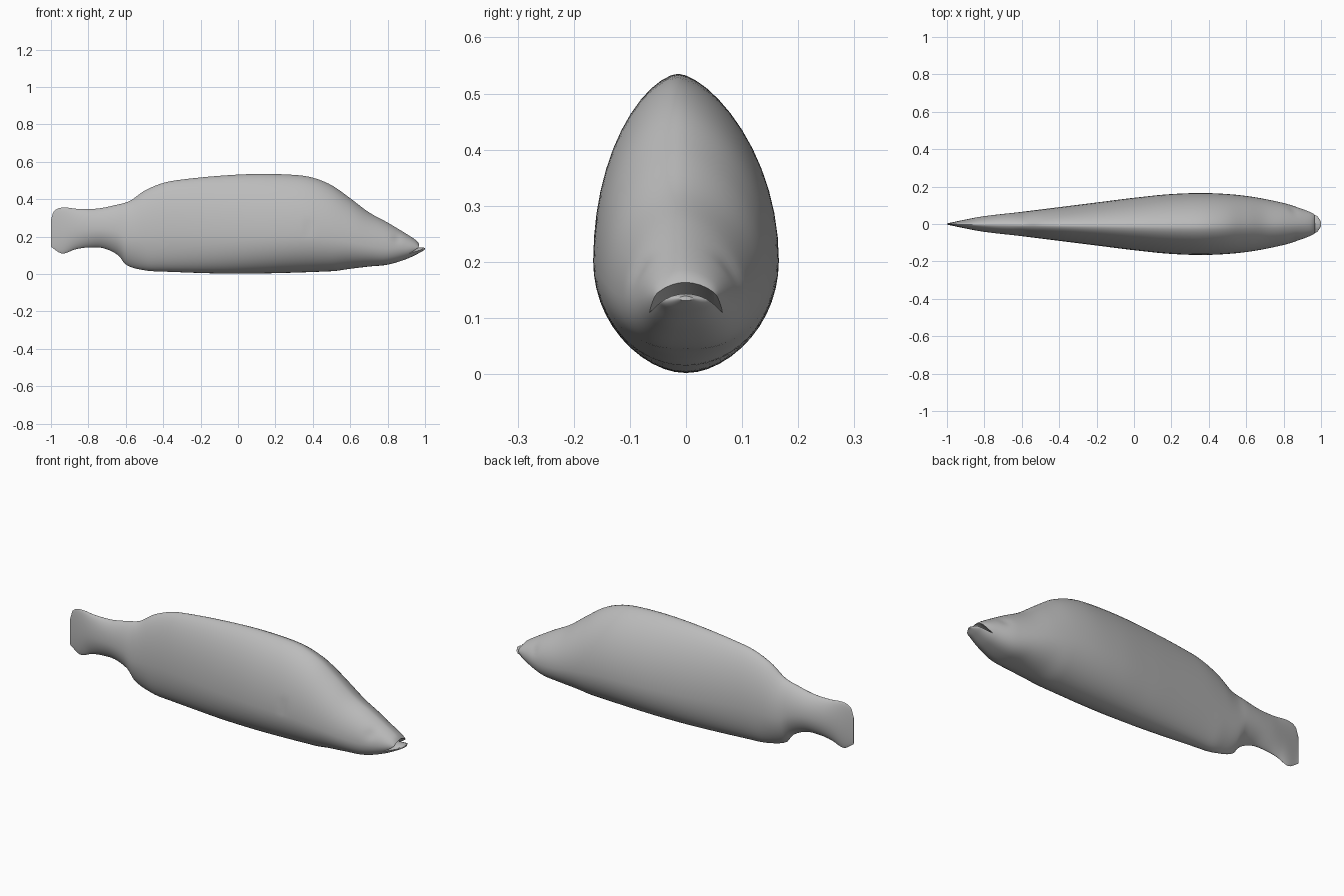
import bpy, bmesh, math
from mathutils import Vector

cube = bpy.data.objects.get("Cube")
if cube:
    bpy.data.objects.remove(cube, do_unlink=True)

# Side profiles and half width, as (x, value) pairs from tail to snout
BACK = [(-1, .29), (-.985, .335), (-.94, .355), (-.85, .348), (-.75, .35), (-.65, .37),
        (-.58, .39), (-.5, .445), (-.4, .487), (-.3, .505), (-.1, .525), (.1, .535),
        (.3, .53), (.4, .515), (.5, .475), (.6, .405), (.7, .33), (.8, .275),
        (.9, .215), (.95, .182), (.965, .166), (.978, .148), (1, .139)]
BELLY = [(-1, .145), (-.94, .11), (-.87, .132), (-.8, .142), (-.72, .138), (-.64, .1),
         (-.6, .05), (-.5, .02), (-.4, .013), (0, .002), (.5, .015), (.6, .028),
         (.7, .04), (.8, .05), (.9, .08), (.97, .113), (1, .131)]
WIDTH = [(-1, .003), (-.9, .024), (-.8, .042), (-.6, .065), (-.4, .09), (-.2, .115),
         (0, .14), (.2, .16), (.4, .165), (.6, .15), (.8, .112), (.9, .08),
         (.95, .06), (.98, .042), (1, .012)]
# Height of the widest level, and sharpness of the lower edge
WAIST = [(-1, .5), (-.6, .45), (0, .38), (.6, .38), (.85, .4), (1, .5)]
KEEL = [(-1, 1.3), (-.6, 1.5), (-.45, 1), (.55, 1), (.8, .7), (1, .8)]


def material(name, colour):
    mat = bpy.data.materials.new(name)
    mat.use_nodes = True
    mat.diffuse_color = colour
    mat.node_tree.nodes["Principled BSDF"].inputs["Base Color"].default_value = colour
    return mat


def sample(points, x):
    """Smooth interpolation through the points."""
    last = len(points) - 1

    def slope(i):
        a, b = points[max(i - 1, 0)], points[min(i + 1, last)]
        return (b[1] - a[1]) / (b[0] - a[0])

    i = 0
    while i < last - 1 and x > points[i + 1][0]:
        i += 1
    (xa, va), (xb, vb) = points[i], points[i + 1]
    h = xb - xa
    t = min(max((x - xa) / h, 0), 1)
    ease = t * t * (3 - 2 * t)
    tangents = t * (1 - t) ** 2 * slope(i) - t * t * (1 - t) * slope(i + 1)
    return va + (vb - va) * ease + h * tangents


def section(x, count):
    """Egg-shaped cross-section with a ridged back."""
    top, bottom, width = sample(BACK, x), sample(BELLY, x), sample(WIDTH, x)
    waist = bottom + (top - bottom) * sample(WAIST, x)
    keel = sample(KEEL, x)
    ring = []
    for k in range(count):
        a = math.tau * k / count
        s, c = math.sin(a), math.cos(a)
        power = 1.22 if c > 0 else keel
        y = math.copysign(width * abs(s) ** power, s)
        z = waist + c * ((top - waist) if c > 0 else (waist - bottom))
        if c > 0:
            y -= .015 * c * c * width / .165
        ring.append(Vector((x, y, z)))
    return ring


def loft(name, rings, mat):
    bm = bmesh.new()
    loops = [[bm.verts.new(p) for p in ring] for ring in rings]
    n = len(loops[0])
    for a, b in zip(loops, loops[1:]):
        for k in range(n):
            bm.faces.new((a[k], a[(k + 1) % n], b[(k + 1) % n], b[k]))
    bm.faces.new(loops[0])
    bm.faces.new(loops[-1])
    bmesh.ops.recalc_face_normals(bm, faces=bm.faces)
    mesh = bpy.data.meshes.new(name)
    bm.to_mesh(mesh)
    bm.free()
    mesh.materials.append(mat)
    obj = bpy.data.objects.new(name, mesh)
    bpy.context.collection.objects.link(obj)
    return obj


grey = material("body grey", (.5, .5, .5, 1))

# Body: rings packed closer at the tail and snout
RINGS, SIDES = 130, 48
body = loft("fish_body", [section(-math.cos(math.pi * i / RINGS), SIDES)
                          for i in range(RINGS + 1)], grey)

# Eye hollows on both sides and a small pit on the right flank
dents = [(Vector((.85, side * .09, .19)), .025, .006) for side in (-1, 1)]
dents.append((Vector((.38, -.164, .245)), .016, .008))
for centre, radius, depth in dents:
    for v in body.data.vertices:
        if v.co.y * centre.y > 0:
            off = Vector((v.co.x - centre.x, v.co.z - centre.z)).length / radius
            v.co.y -= math.copysign(depth * math.exp(-off * off), v.co.y)

# Mouth: an arched wedge cut out between the lips
wedge = []
for i in range(17):
    y = -.1 + .2 * i / 16
    drop = 7 * y * y
    wedge.append([Vector((.915, y, .139 - drop)), Vector((1.05, y, .147 - drop)),
                  Vector((1.05, y, .19 - drop)), Vector((.965, y, .163 - drop))])
cutter = loft("mouth_cutter", wedge, grey)
cutter.hide_render = True

cut = body.modifiers.new("mouth", "BOOLEAN")
cut.operation = "DIFFERENCE"
cut.solver = "EXACT"
cut.object = cutter
bpy.ops.object.select_all(action="DESELECT")
body.select_set(True)
bpy.context.view_layer.objects.active = body
bpy.ops.object.modifier_apply(modifier=cut.name)
bpy.data.objects.remove(cutter, do_unlink=True)
bpy.ops.object.shade_smooth_by_angle(angle=math.radians(40))
